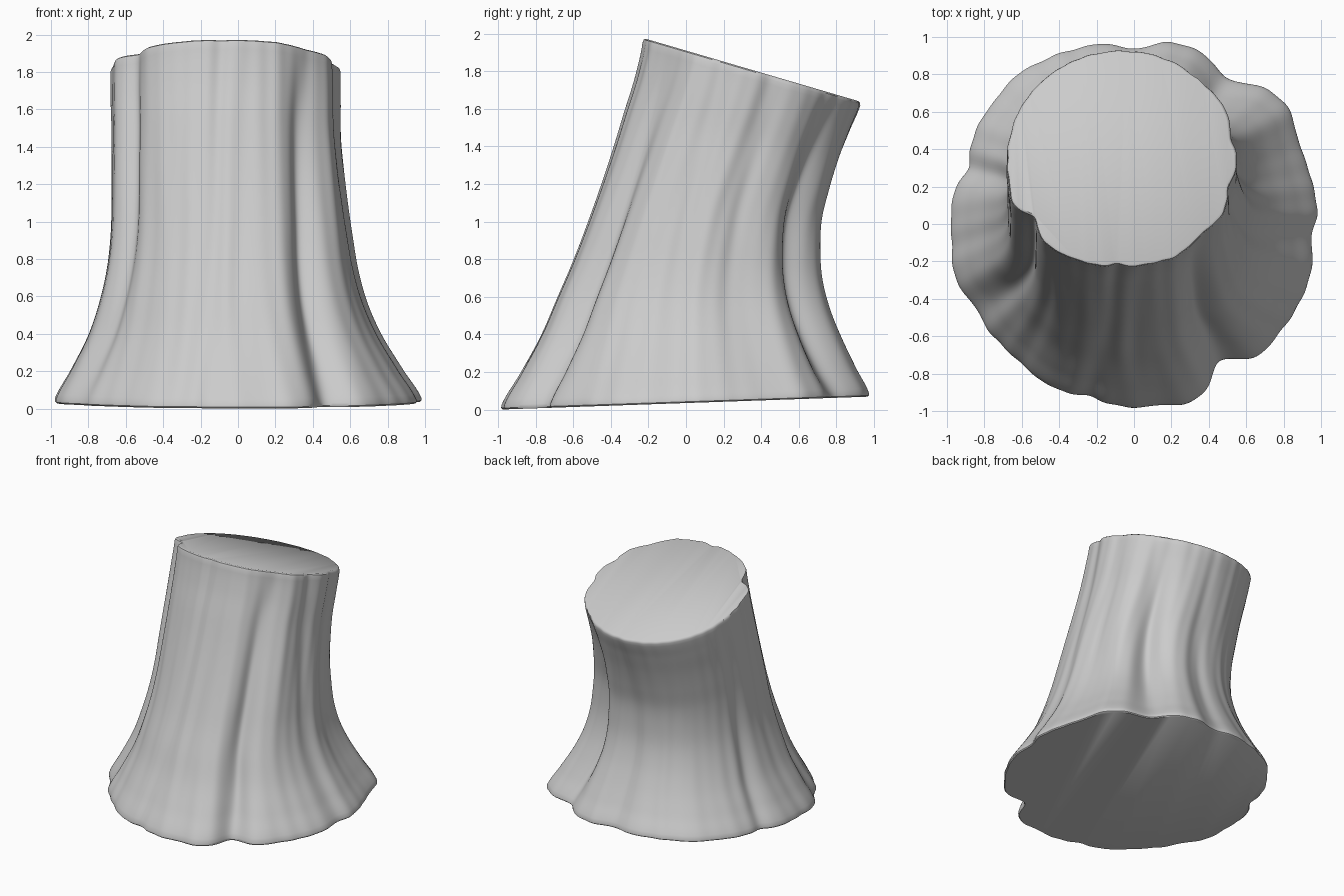
import bpy, bmesh
from math import sin, cos, pi, radians, exp

if "Cube" in bpy.data.objects:
    bpy.data.objects.remove(bpy.data.objects["Cube"])

# Silhouette at equal steps from base to cut: front y, back y, left x, right x
PROFILE = [
    (-0.985, 0.99, -0.985, 0.99), (-0.88, 0.905, -0.89, 0.88),
    (-0.775, 0.825, -0.80, 0.77), (-0.69, 0.76, -0.74, 0.69),
    (-0.605, 0.72, -0.70, 0.64), (-0.53, 0.71, -0.68, 0.61),
    (-0.46, 0.72, -0.675, 0.585), (-0.395, 0.76, -0.675, 0.565),
    (-0.335, 0.81, -0.675, 0.55), (-0.275, 0.87, -0.68, 0.55),
    (-0.235, 0.93, -0.68, 0.55)]

# Bark folds: base angle, cut angle, width (degrees), depth at base, middle, cut
FOLDS = [
    (-58, -46, 7, -0.12, -0.11, -0.02), (-72, -62, 8, 0.02, 0.02, 0.01),
    (-38, -28, 9, -0.01, 0.03, 0.01), (-5, -16, 6, -0.03, -0.03, -0.04),
    (20, 12, 6, -0.01, -0.03, -0.03), (57, 48, 8, -0.06, -0.13, -0.005),
    (40, 30, 10, 0.05, 0.05, 0.01), (90, 90, 7, -0.05, -0.03, 0.0),
    (75, 70, 9, 0.01, 0.04, 0.0), (128, 125, 14, 0.03, 0.01, 0.0),
    (161, 168, 5, -0.05, -0.04, -0.005), (208, 216, 6, -0.02, -0.07, -0.07),
    (197, 202, 8, 0.02, 0.04, 0.03), (226, 234, 12, -0.02, 0.0, 0.02),
    (255, 268, 5, -0.03, -0.03, -0.035), (268, 281, 5, 0.0, -0.02, -0.01)]
SEGMENTS, ROWS = 320, 64


def outline(t):
    """Catmull-Rom interpolation of the silhouette table."""
    n = len(PROFILE) - 1
    i = min(int(t * n), n - 1)
    f = t * n - i
    a, b, c, d = (PROFILE[max(0, min(n, k))] for k in (i - 1, i, i + 1, i + 2))
    return [q + 0.5 * f * (r - p + f * (2*p - 5*q + 4*r - s + f * (3*(q - r) + s - p)))
            for p, q, r, s in zip(a, b, c, d)]


def relief(angle, t):
    """Root lobes, grooves and fine bark ripples."""
    value = 1.0
    for base, top, width, d0, d1, d2 in FOLDS:
        centre = base + (top - base) * t
        delta = (angle - centre + 180) % 360 - 180
        depth = d0*(1-t)*(1-2*t) + 4*d1*t*(1-t) + d2*t*(2*t-1)
        value += depth * exp(-(delta / width) ** 2)
    a = radians(angle)
    value += 0.004 * sin(23*a + 2*t) * (0.5 + 0.5*sin(3*a + 4*t))
    value += 0.003 * sin(37*a + 1.2*sin(5*t)) * sin(5*a + 1)
    return value


def section(angle, t):
    front, back, left, right = outline(t)
    a, r = radians(angle), relief(angle, t)
    return ((left + right)/2 + (right - left)/2 * r * cos(a),
            (front + back)/2 + (back - front)/2 * r * sin(a))


# Stump body, lofted between the slanted base and slanted cut
bm = bmesh.new()
levels = [(0, 0.985), (0.004, 0.995)]
levels += [(0.012 + 0.976 * i / ROWS, 1.0) for i in range(ROWS + 1)]
levels += [(0.996, 0.993), (1.0, 0.975)]
rings = []
for t, scale in levels:
    front, back, left, right = outline(t)
    cx, cy = (left + right)/2, (front + back)/2
    ring = []
    for k in range(SEGMENTS):
        ang = 360 * k / SEGMENTS
        x, y = section(ang, t)
        y0, y1 = section(ang, 0)[1], section(ang, 1)[1]
        z = (1 - t) * (0.035 + 0.035*y0*scale) + t * (1.91 - 0.293*y1)
        if t == 1.0:
            z = 1.91 - 0.293 * (cy + (y1 - cy) * scale)
        ring.append(bm.verts.new((cx + (x - cx)*scale, cy + (y - cy)*scale, z)))
    rings.append(ring)
for low, high in zip(rings, rings[1:]):
    for k in range(SEGMENTS):
        j = (k + 1) % SEGMENTS
        bm.faces.new((low[k], low[j], high[j], high[k]))

# Flat base and saw cut
bm.faces.new(rings[0][::-1])
bm.faces.new(rings[-1])
bmesh.ops.recalc_face_normals(bm, faces=bm.faces)

mesh = bpy.data.meshes.new("tree_stump")
bm.to_mesh(mesh)
bm.free()
stump = bpy.data.objects.new("tree_stump", mesh)
bpy.context.collection.objects.link(stump)
bpy.context.view_layer.objects.active = stump
stump.select_set(True)
bpy.ops.object.shade_smooth_by_angle(angle=radians(40))
